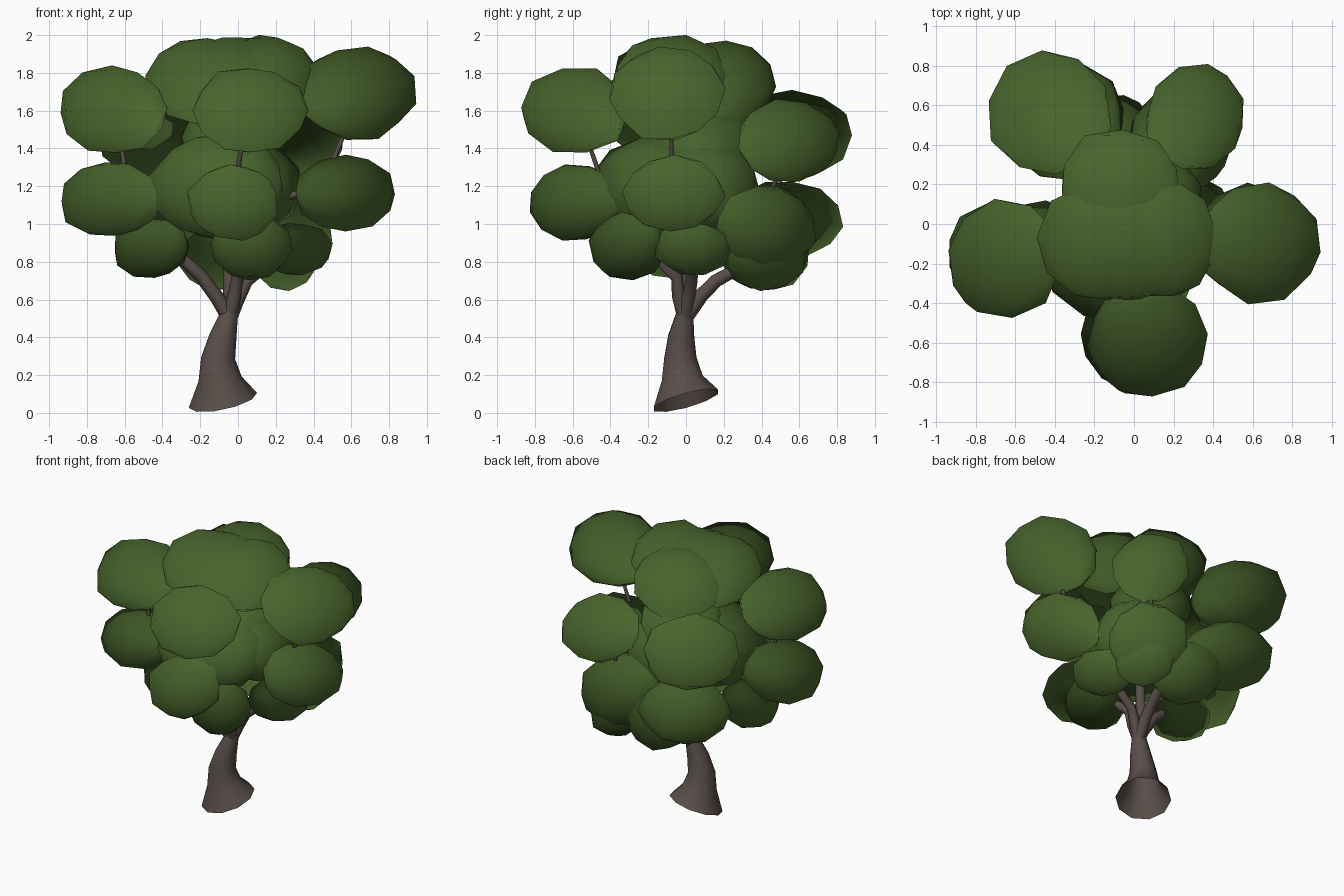
import bpy, bmesh, math, random
from mathutils import Vector, Matrix

random.seed(4)


def material(name, rgb):
    m = bpy.data.materials.new(name)
    m.diffuse_color = (*rgb, 1)
    return m


leaf = material("leaf green", (0.064, 0.127, 0.025))
bark = material("bark brown", (0.10, 0.077, 0.068))


def finish(name, bm, mat):
    me = bpy.data.meshes.new(name)
    bmesh.ops.recalc_face_normals(bm, faces=bm.faces)
    for f in bm.faces:
        f.smooth = True
    bm.to_mesh(me)
    bm.free()
    me.materials.append(mat)
    ob = bpy.data.objects.new(name, me)
    bpy.context.collection.objects.link(ob)
    return ob


def clump(name, c, r):
    """Rough low-poly leaf ball, shaded outward from the crown centre."""
    bm = bmesh.new()
    bmesh.ops.create_icosphere(bm, subdivisions=2, radius=1)
    turn = Matrix.Rotation(random.uniform(0, 6.28), 3, 'Z') @ Matrix.Rotation(random.uniform(0, 1), 3, 'X')
    for v in bm.verts:
        p = turn @ v.co * random.uniform(0.97, 1.06)
        v.co = Vector(c) + Vector((p.x * r[0], p.y * r[1], p.z * r[2]))
    ob = finish(name, bm, leaf)
    me = ob.data
    heart = Vector((0, 0, 1.1))
    me.normals_split_custom_set_from_vertices(
        [(v.normal * 0.5 + (v.co - heart).normalized()).normalized() for v in me.vertices])
    return ob


def tube(name, rings, sides=8, start_normal=None):
    """Open tube through (x, y, z, radius) rings."""
    bm = bmesh.new()
    pts = [Vector(r[:3]) for r in rings]
    loops = []
    for i, r in enumerate(rings):
        d = pts[min(i + 1, len(pts) - 1)] - pts[max(i - 1, 0)]
        if i == 0 and start_normal:
            d = Vector(start_normal)
        d.normalize()
        u = Vector((0, 1, 0)).cross(d).normalized()
        w = d.cross(u)
        loops.append([bm.verts.new(pts[i] + r[3] * (u * math.cos(a) + w * math.sin(a)))
                      for a in (2 * math.pi * k / sides for k in range(sides))])
    for a, b in zip(loops, loops[1:]):
        for k in range(sides):
            n = (k + 1) % sides
            bm.faces.new((a[k], a[n], b[n], b[k]))
    return finish(name, bm, bark)


# Trunk with flared, tilted foot
tube("trunk", [(-0.08, 0, 0.066, 0.185), (-0.095, -0.02, 0.18, 0.115), (-0.105, -0.03, 0.29, 0.09),
               (-0.08, -0.025, 0.4, 0.073), (-0.045, -0.005, 0.53, 0.046)],
     sides=10, start_normal=(-0.22, -0.28, 1))

# Leaf clumps: centre, radii
crown = [
    # top
    ((-0.19, -0.09, 1.76), (0.29, 0.30, 0.23)),
    ((0.14, -0.08, 1.77), (0.28, 0.30, 0.23)),
    ((-0.07, 0.20, 1.74), (0.31, 0.28, 0.24)),
    ((-0.03, -0.07, 1.76), (0.36, 0.31, 0.23)),
    # upper ring
    ((-0.43, 0.56, 1.47), (0.31, 0.32, 0.24)),
    ((0.31, 0.54, 1.44), (0.25, 0.27, 0.22)),
    ((0.63, -0.10, 1.69), (0.31, 0.30, 0.25)),
    ((0.06, -0.59, 1.60), (0.30, 0.29, 0.23)),
    ((-0.66, -0.18, 1.60), (0.29, 0.30, 0.23)),
    # inner core
    ((-0.11, -0.12, 1.20), (0.35, 0.37, 0.28)),
    ((0.06, 0.10, 1.20), (0.28, 0.29, 0.25)),
    ((-0.04, 0.12, 1.45), (0.27, 0.27, 0.20)),
    # middle ring
    ((-0.03, -0.58, 1.11), (0.24, 0.25, 0.20)),
    ((0.57, -0.07, 1.16), (0.27, 0.27, 0.20)),
    ((-0.68, -0.15, 1.13), (0.27, 0.26, 0.20)),
    ((0.23, 0.42, 0.97), (0.27, 0.27, 0.24)),
    ((-0.36, 0.53, 1.02), (0.30, 0.30, 0.21)),
    # lower ring
    ((-0.46, -0.08, 0.87), (0.20, 0.20, 0.16)),
    ((0.07, -0.31, 0.88), (0.21, 0.20, 0.18)),
    ((0.30, 0.04, 0.87), (0.20, 0.21, 0.14)),
    ((-0.10, 0.42, 0.84), (0.23, 0.24, 0.19)),
    ((0.25, 0.42, 0.81), (0.17, 0.22, 0.16)),
]
for i, (c, r) in enumerate(crown):
    clump(f"leaf_clump_{i + 1}", c, r)

# Main limbs fanning out of the trunk top
fork = (-0.045, -0.005, 0.50, 0.04)
limbs = [
    [(-0.11, -0.02, 0.61, 0.038), (-0.20, -0.04, 0.73, 0.035), (-0.30, -0.06, 0.82, 0.032), (-0.46, -0.08, 0.9, 0.025)],
    [(-0.03, 0.08, 0.62, 0.038), (-0.02, 0.16, 0.70, 0.036), (0.0, 0.27, 0.76, 0.032), (0.0, 0.42, 0.85, 0.025)],
    [(-0.02, -0.04, 0.62, 0.035), (0.0, -0.05, 0.72, 0.033), (0.04, -0.2, 0.86, 0.025)],
    [(0.0, 0.01, 0.60, 0.035), (0.05, 0.03, 0.70, 0.032), (0.25, 0.04, 0.86, 0.025)],
    [(-0.045, 0.02, 0.65, 0.035), (-0.05, 0.0, 1.0, 0.03), (-0.05, 0.0, 1.7, 0.02)],
]
for i, path in enumerate(limbs):
    tube(f"limb_{i + 1}", [fork] + path)

# Thin branches carrying the outer clumps
twigs = [((-0.58, -0.16, 1.16), (-0.63, -0.17, 1.5)), ((0.45, -0.07, 1.2), (0.57, -0.08, 1.5)),
         ((-0.02, -0.42, 1.15), (0.03, -0.54, 1.5)), ((-0.2, 0.45, 1.05), (-0.4, 0.54, 1.4)),
         ((0.2, 0.42, 1.05), (0.3, 0.52, 1.4))]
for i, (a, b) in enumerate(twigs):
    tube(f"branch_{i + 1}a", [(-0.05, 0, 1.05, 0.025), (*a, 0.016)], 6)
    tube(f"branch_{i + 1}b", [(*a, 0.016), (*b, 0.011)], 6)
